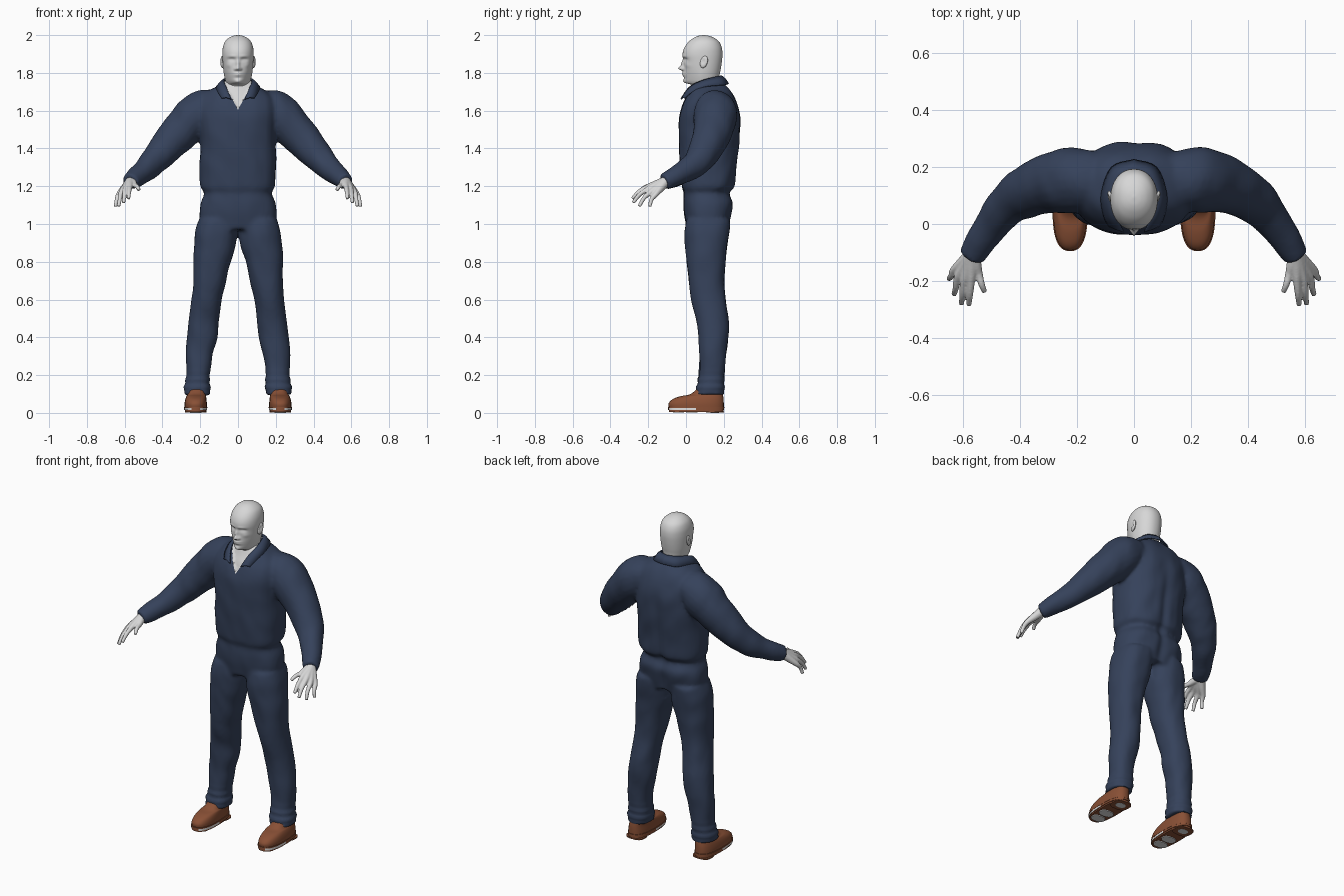
import bpy
import bmesh
import math
from mathutils import Vector, noise

cube = bpy.data.objects.get("Cube")
if cube:
    bpy.data.objects.remove(cube, do_unlink=True)


def material(name, rgb):
    mat = bpy.data.materials.new(name)
    mat.use_nodes = True
    mat.diffuse_color = (*rgb, 1)
    shader = next(n for n in mat.node_tree.nodes if n.type == 'BSDF_PRINCIPLED')
    shader.inputs["Base Color"].default_value = (*rgb, 1)
    shader.inputs["Roughness"].default_value = 0.7
    return mat


NAVY = material("navy cloth", (0.036, 0.054, 0.104))
SKIN = material("pale grey skin", (0.68, 0.68, 0.68))
BROWN = material("brown leather", (0.25, 0.08, 0.036))
WHITE = material("white rubber", (0.75, 0.75, 0.75))


def resample(rows, steps):
    """Smooth curve through rows of numbers."""
    out = []
    for i in range(len(rows) - 1):
        quad = [rows[max(i - 1, 0)], rows[i], rows[i + 1], rows[min(i + 2, len(rows) - 1)]]
        for k in range(steps):
            t = k / steps
            out.append([b + 0.5 * t * (c - a + t * (2 * a - 5 * b + 4 * c - d + t * (3 * (b - c) + d - a)))
                        for a, b, c, d in zip(*quad)])
    out.append(list(rows[-1]))
    return out


def skin_rings(bm, rings):
    """Bridge rings of points and cap both ends."""
    loops = [[bm.verts.new(p) for p in ring] for ring in rings]
    n = len(loops[0])
    for lo, hi in zip(loops, loops[1:]):
        for i in range(n):
            bm.faces.new((lo[i], lo[(i + 1) % n], hi[(i + 1) % n], hi[i]))
    bm.faces.new(loops[0][::-1])
    bm.faces.new(loops[-1])


def loft(bm, rows, side=1, n=32, steps=4, power=2.3):
    """Stacked ovals; row = height, centre x, half width, front y, back y, front taper."""
    rings = []
    for z, cx, hw, front, back, taper in resample([tuple(r) + (0,) * (6 - len(r)) for r in rows], steps):
        ring = []
        for i in range(n):
            a = math.tau * i / n
            c, s = math.cos(a), math.sin(a)
            px = math.copysign(abs(c) ** (2 / power), c) * hw * (1 - taper * max(0, -s))
            py = math.copysign(abs(s) ** (2 / power), s) * (back - front) / 2
            ring.append((side * (cx + px), (front + back) / 2 + py, z))
        rings.append(ring)
    skin_rings(bm, rings)


def tube(bm, path, side=1, n=20, steps=4):
    """Round limb; each path point = x, y, z, radius."""
    pts = resample(path, steps)
    rings = []
    for i, p in enumerate(pts):
        along = Vector(pts[min(i + 1, len(pts) - 1)][:3]) - Vector(pts[max(i - 1, 0)][:3])
        turn = along.to_track_quat('Z', 'X')
        ring = []
        for k in range(n):
            a = math.tau * k / n
            q = Vector(p[:3]) + turn @ Vector((math.cos(a), math.sin(a), 0)) * p[3]
            ring.append((side * q.x, q.y, q.z))
        rings.append(ring)
    skin_rings(bm, rings)


def finish(name, bm, mats, angle=None):
    bmesh.ops.recalc_face_normals(bm, faces=bm.faces[:])
    mesh = bpy.data.meshes.new(name)
    bm.to_mesh(mesh)
    bm.free()
    for mat in mats:
        mesh.materials.append(mat)
    mesh.shade_smooth()
    if angle:
        mesh.set_sharp_from_angle(angle=angle)
    obj = bpy.data.objects.new(name, mesh)
    bpy.context.scene.collection.objects.link(obj)
    return obj


def fuse(obj, voxel, passes):
    """Melt overlapping shells into one skin and return it as a bmesh."""
    remesh = obj.modifiers.new("fuse", 'REMESH')
    remesh.mode = 'VOXEL'
    remesh.voxel_size = voxel
    relax = obj.modifiers.new("relax", 'SMOOTH')
    relax.factor = 0.5
    relax.iterations = passes
    bpy.context.view_layer.update()
    mesh = bpy.data.meshes.new_from_object(obj.evaluated_get(bpy.context.evaluated_depsgraph_get()))
    bm = bmesh.new()
    bm.from_mesh(mesh)
    bpy.data.meshes.remove(mesh)
    bpy.data.objects.remove(obj, do_unlink=True)
    for f in bm.faces:
        f.material_index = 0
    return bm


def mirror(obj):
    obj.modifiers.new("mirror", 'MIRROR').merge_threshold = 0.002


def bell(v):
    return math.exp(-v * v)


# Suit: torso, sleeves and trouser legs fused together
TORSO = [(0.97, 0, .195, .005, .22), (1.05, 0, .205, -.008, .24), (1.11, 0, .198, -.012, .252),
         (1.165, 0, .178, -.012, .232), (1.2, 0, .198, -.024, .26), (1.3, 0, .203, -.032, .268),
         (1.4, 0, .2, -.037, .282), (1.5, 0, .205, -.039, .288), (1.58, 0, .212, -.035, .286),
         (1.65, 0, .2, -.012, .267), (1.7, 0, .16, .015, .242), (1.735, 0, .1, .03, .212),
         (1.76, 0, .075, .045, .187)]
LEG = [(1.02, .108, .1, .0, .235), (.95, .117, .11, -.007, .23), (.87, .125, .11, -.002, .216),
       (.8, .138, .1, .004, .21), (.7, .15, .087, .014, .203), (.6, .166, .079, .029, .21),
       (.5, .178, .079, .055, .223), (.4, .19, .081, .067, .224), (.3, .206, .071, .071, .212),
       (.2, .211, .063, .068, .203), (.14, .214, .071, .056, .203), (.095, .216, .07, .048, .203)]
ARM = [(.1, .15, 1.61, .09), (.17, .155, 1.605, .108), (.225, .155, 1.57, .116), (.29, .145, 1.505, .106),
       (.36, .12, 1.43, .094), (.42, .085, 1.362, .082), (.47, .035, 1.308, .068),
       (.53, -.05, 1.255, .055), (.572, -.118, 1.222, .045)]
bm = bmesh.new()
loft(bm, TORSO, power=2.45)
for side in (1, -1):
    loft(bm, LEG, side)
    tube(bm, ARM, side)
bm = fuse(finish("suit_shell", bm, [NAVY]), 0.011, 5)

# Cloth folds, back furrow and ankle creases
bm.normal_update()
shift = {}
for v in bm.verts:
    x, y, z = v.co
    fold = 0.005 * noise.noise(Vector((x * 14, y * 10, z * 9 + x * 6)))
    fold += 0.003 * math.sin(z * 150) * bell((z - .15) / .05)
    if y > 0.14 and z > 0.9:
        fold -= 0.013 * bell(x / .025) * bell((z - 1.2) / .3)
    shift[v] = v.normal * fold
for v, move in shift.items():
    v.co += move

# Open neckline, cut as a clean V
for side in (1, -1):
    faces = [f for f in bm.faces if f.calc_center_median().z > 1.58 and f.calc_center_median().y < .1]
    geom = faces + list({e for f in faces for e in f.edges}) + list({v for f in faces for v in f.verts})
    bmesh.ops.bisect_plane(bm, geom=geom, plane_co=(0, 0, 1.605), plane_no=(side, 0, -.55))
neckline = []
for f in bm.faces:
    c = f.calc_center_median()
    if c.y < .09 and abs(c.x) < (c.z - 1.605) * .55:
        f.material_index = 1
        neckline.append(f)
inner = {v for f in neckline for v in f.verts if all(g.material_index == 1 for g in v.link_faces)}
for v in inner:
    v.co.y += 0.008
finish("suit", bm, [NAVY, SKIN], 0.9)

# Folded collar
inside = [(.036, -.03, 1.662), (.062, .015, 1.725), (.076, .085, 1.762), (.055, .165, 1.782), (0, .19, 1.786)]
outside = [(.088, -.012, 1.668), (.108, .03, 1.7), (.116, .105, 1.73), (.08, .2, 1.738), (0, .228, 1.744)]
bm = bmesh.new()
strips = []
for a, b in zip(resample(inside, 5), resample(outside, 5)):
    a, b = Vector(a), Vector(b)
    mid = (a + b) / 2 + Vector((0, 0, .006))
    strips.append([bm.verts.new(p) for p in (a, mid, b)])
for p, q in zip(strips, strips[1:]):
    for i in (0, 1):
        bm.faces.new((p[i], p[i + 1], q[i + 1], q[i]))
collar = finish("collar", bm, [NAVY], 0.9)
mirror(collar)
collar.modifiers.new("cloth", 'SOLIDIFY').thickness = 0.008

# Head and neck with sculpted face
HEAD = [(1.6, 0, .066, .03, .18), (1.66, 0, .066, .026, .18), (1.71, 0, .064, .038, .178),
        (1.736, 0, .064, .03, .176, .1), (1.746, 0, .063, .0, .175, .35), (1.76, 0, .067, -.011, .175, .35),
        (1.79, 0, .074, -.014, .178, .25), (1.82, 0, .078, -.012, .184, .1), (1.86, 0, .081, -.012, .19),
        (1.9, 0, .083, -.018, .193), (1.935, 0, .08, -.008, .189), (1.965, 0, .069, .014, .175),
        (1.985, 0, .049, .04, .15), (1.996, 0, .026, .065, .122), (2.0, 0, .004, .09, .098)]
# Feature = side, height, width, tallness, push
FACE = [(0, 1.824, .011, .011, -.027), (0, 1.848, .009, .02, -.014), (.014, 1.82, .007, .007, -.011),
        (.033, 1.871, .017, .009, .013), (.033, 1.869, .011, .005, -.006), (.03, 1.887, .025, .007, -.004),
        (0, 1.795, .021, .009, -.009), (0, 1.794, .022, .0025, .005), (0, 1.773, .022, .006, .004),
        (0, 1.753, .018, .01, -.006), (.05, 1.84, .014, .012, -.004)]
bm = bmesh.new()
loft(bm, HEAD, n=96, steps=7, power=2.15)
for v in bm.verts:
    if v.co.y < .06 and v.co.z > 1.738:
        x, z = abs(v.co.x), v.co.z
        v.co.y += sum(push * bell((x - fx) / w) * bell((z - fz) / h) for fx, fz, w, h, push in FACE)
finish("head", bm, [SKIN])

# Ears
bm = bmesh.new()
bmesh.ops.create_uvsphere(bm, u_segments=20, v_segments=12, radius=1)
for v in bm.verts:
    x, y, z = v.co
    dish = 0.008 * bell(math.hypot(y + .2, z - .1) / .45) if x > 0 else 0
    v.co = (.083 + x * .010 - dish + y * .004, .095 + y * .02 + z * .006, 1.858 + z * .032)
mirror(finish("ear", bm, [SKIN]))

# Hands: each digit runs from the wrist through its knuckle to the tip
WRIST = (.568, -.108, 1.226)
DIGITS = [((.572, -.2, 1.198), (.58, -.284, 1.134)), ((.597, -.203, 1.184), (.606, -.28, 1.112)),
          ((.618, -.187, 1.168), (.632, -.247, 1.094)), ((.632, -.162, 1.155), (.65, -.192, 1.092)),
          ((.545, -.175, 1.204), (.524, -.238, 1.18))]
bm = bmesh.new()
for knuckle, tip in DIGITS:
    w, k, t = Vector(WRIST), Vector(knuckle), Vector(tip)
    bend = k.lerp(t, .5) + Vector((0, -.006, .006))
    tube(bm, [(*w, .027), (*w.lerp(k, .55), .021), (*k, .0145), (*bend, .0115), (*t, .0095)], n=12)
mirror(finish("hand", fuse(finish("hand_shell", bm, [SKIN]), 0.0045, 3), [SKIN]))

# Shoes: leather upper
bm = bmesh.new()
loft(bm, [(.026, .224, .059, -.09, .2), (.05, .224, .059, -.092, .2), (.072, .223, .056, -.072, .199),
          (.088, .221, .052, -.03, .197), (.1, .219, .048, .025, .195), (.14, .217, .045, .07, .19)], power=2.5)
mirror(finish("shoe_upper", bm, [BROWN]))

# Shoe soles with a pale band on the front half
bm = bmesh.new()
for z0, z1, grow in ((.006, .014, -.002), (.014, .026, .002), (.026, .032, .003)):
    loft(bm, [(z, .224, .059 + grow, -.092 - grow, .2 + grow) for z in (z0, z1)], n=48, steps=1, power=2.6)
bm.normal_update()
for f in bm.faces:
    c = f.calc_center_median()
    if len(f.verts) == 4 and .014 < c.z < .026 and -.09 < c.y < .06:
        f.material_index = 1
mirror(finish("shoe_sole", bm, [BROWN, WHITE], 0.6))

# Tread pads and heel block beneath
bm = bmesh.new()
for front, back, width in ((-.07, -.01, .042), (.0, .06, .044)):
    loft(bm, [(z, .224, width, front, back) for z in (.001, .007)], steps=1)
loft(bm, [(z, .224, .03, .13, .175) for z in (-.0, .005)], steps=1)
mirror(finish("tread_pad", bm, [WHITE], 0.6))
bm = bmesh.new()
loft(bm, [(z, .224, .056, .105, .2) for z in (.001, .008)], steps=1, power=2.8)
mirror(finish("shoe_heel", bm, [BROWN], 0.6))
